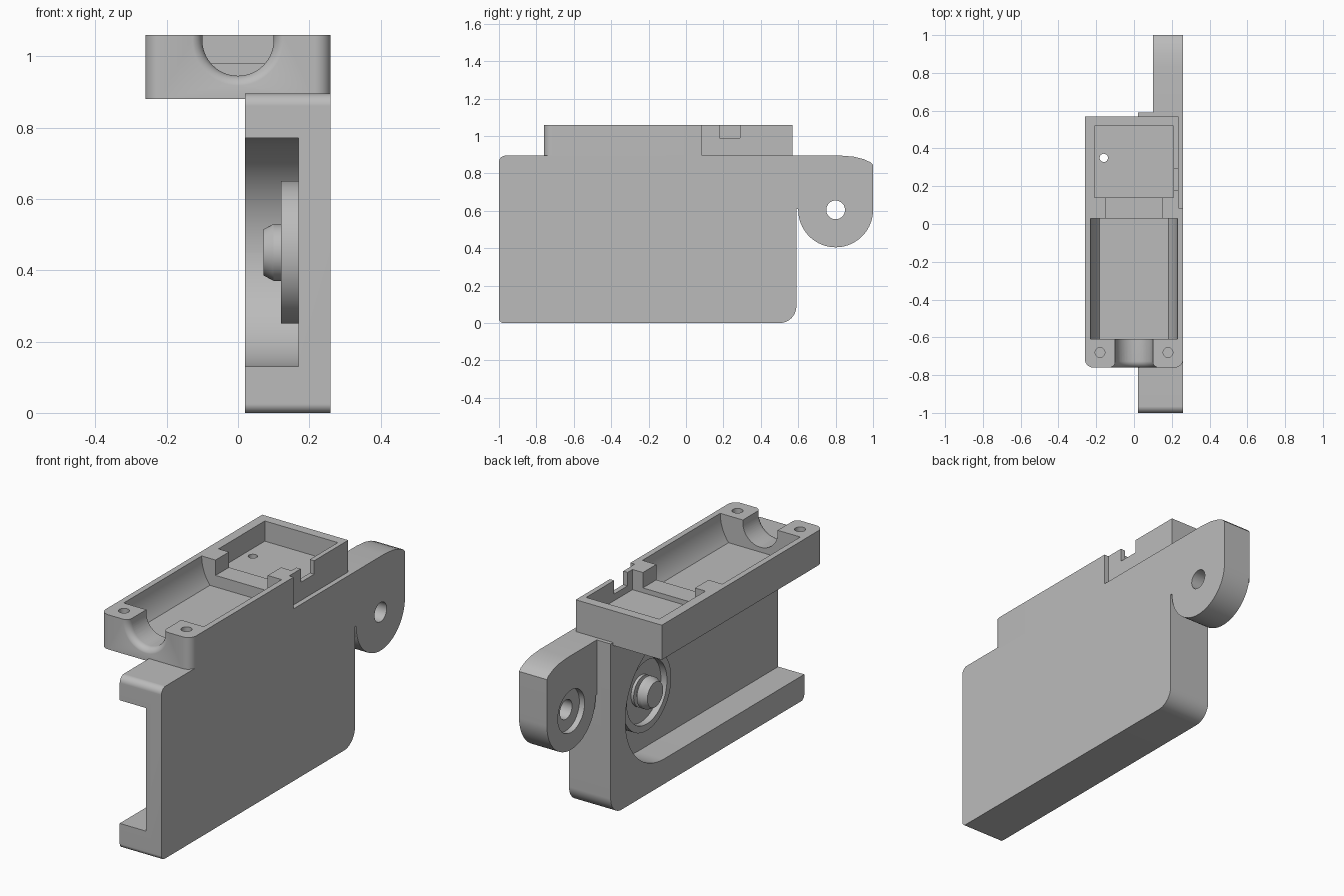
import bpy, bmesh, math
from mathutils import Vector

if "Cube" in bpy.data.objects:
    bpy.data.objects.remove(bpy.data.objects["Cube"], do_unlink=True)

grey = bpy.data.materials.new("plain_grey")
grey.use_nodes = True
grey.diffuse_color = (0.5, 0.5, 0.5, 1)
grey.node_tree.nodes["Principled BSDF"].inputs["Base Color"].default_value = (0.5, 0.5, 0.5, 1)


def rounded(corners, steps=24):
    """Outline from (u, v, radius) corners, each rounded by an arc."""
    out = []
    for i, (u, v, r) in enumerate(corners):
        p = Vector((u, v))
        if r == 0:
            out.append(p)
            continue
        a = (Vector(corners[i - 1][:2]) - p).normalized()
        b = (Vector(corners[(i + 1) % len(corners)][:2]) - p).normalized()
        half = a.angle(b) / 2
        c = p + (a + b).normalized() * r / math.sin(half)
        s, e = p + a * r / math.tan(half) - c, p + b * r / math.tan(half) - c
        start = math.atan2(s.y, s.x)
        sweep = (math.atan2(e.y, e.x) - start + math.pi) % (2 * math.pi) - math.pi
        for k in range(steps + 1):
            t = start + sweep * k / steps
            out.append(c + Vector((math.cos(t), math.sin(t))) * r)
    return out


def finish(name, bm):
    bmesh.ops.remove_doubles(bm, verts=bm.verts, dist=1e-5)
    bmesh.ops.recalc_face_normals(bm, faces=bm.faces)
    mesh = bpy.data.meshes.new(name)
    bm.to_mesh(mesh)
    bm.free()
    mesh.materials.append(grey)
    obj = bpy.data.objects.new(name, mesh)
    bpy.context.collection.objects.link(obj)
    return obj


def prism(name, outline, axis, lo, hi):
    """Extrude a 2D outline along one axis."""
    bm = bmesh.new()
    place = {"x": lambda p, d: (d, p[0], p[1]),
             "y": lambda p, d: (p[0], d, p[1]),
             "z": lambda p, d: (p[0], p[1], d)}[axis]
    a = [bm.verts.new(place(p, lo)) for p in outline]
    b = [bm.verts.new(place(p, hi)) for p in outline]
    bm.faces.new(a)
    bm.faces.new(b)
    for i in range(len(a)):
        bm.faces.new((a[i - 1], a[i], b[i], b[i - 1]))
    return finish(name, bm)


def rect(u0, u1, v0, v1):
    return [(u0, v0), (u1, v0), (u1, v1), (u0, v1)]


def circle(u, v, r, n=48):
    return [(u + r * math.cos(2 * math.pi * i / n),
             v + r * math.sin(2 * math.pi * i / n)) for i in range(n)]


def lathe(name, profile, axis, centre, n=64):
    """Spin (radius, distance) points about the x or y axis; centre is (other, z)."""
    bm = bmesh.new()
    rings = []
    for r, d in profile:
        ring = circle(centre[0], centre[1], max(r, 1e-7), n)
        rings.append([bm.verts.new((d, p, q) if axis == "x" else (p, d, q)) for p, q in ring])
    for r0, r1 in zip(rings, rings[1:]):
        for i in range(n):
            bm.faces.new((r0[i - 1], r0[i], r1[i], r1[i - 1]))
    return finish(name, bm)


def combine(target, tools, operation):
    for tool in tools:
        mod = target.modifiers.new("shape", "BOOLEAN")
        mod.operation, mod.solver, mod.object = operation, "EXACT", tool
        bpy.context.view_layer.objects.active = target
        bpy.ops.object.modifier_apply(modifier=mod.name)
        bpy.data.objects.remove(tool, do_unlink=True)


# Side plate with a round-ended channel open to the front
plate = prism("side_plate", rounded([(-1, 0, .025), (.59, 0, .09), (.59, .895, 0), (-1, .895, .035)]),
              "x", .02, .26)
channel = prism("channel", rounded([(-1.1, .13, 0), (.47, .13, .3199), (.47, .77, .3199), (-1.1, .77, 0)]),
                "x", -.1, .17)
combine(plate, [channel], "DIFFERENCE")

# Hinge ear with a counterbored hole
ear = prism("hinge_ear", rounded([(.5, .895, 0), (.83, .895, 0), (.9, .889, 0), (.95, .876, 0), (.985, .86, 0),
                                  (1, .845, 0), (1, .405, .1999), (.6, .405, .1999), (.6, .61, 0), (.5, .61, 0)]),
            "x", .1, .26)
combine(plate, [ear], "UNION")
combine(plate, [prism("hole", circle(.8, .605, .05), "x", 0, .4),
                prism("counterbore", circle(.8, .605, .11), "x", 0, .13)], "DIFFERENCE")

# Round seat with raised rim and a central knob
seat = lathe("knob_seat", [(0, .18), (.2, .18), (.2, .12), (.165, .12), (.165, .155), (.08, .155),
                           (.08, .14), (.055, .14), (.055, .122), (.08, .122), (.08, .1),
                           (.065, .072), (0, .072)], "x", (.15, .45))

# Upper tray, narrower at the rear on one side
tray = prism("motor_tray", rounded([(-.26, -.76, .045), (.26, -.76, .045), (.26, .085, 0), (.235, .085, 0),
                                    (.235, .57, 0), (-.26, .57, 0)]), "z", .88, 1.06)

# Trough section: round sides and a flat floor
angles = [math.radians(-37.5 * i / 12) for i in range(13)]
side = [(.23 * math.cos(a), 1.06 + .23 * math.sin(a)) for a in angles]
trough = [(.23, 1.1)] + side + [(-u, v) for u, v in reversed(side)] + [(-.23, 1.1)]

groove = rounded([(-.1, 1.1, 0), (-.1, .945, .0999), (.1, .945, .0999), (.1, 1.1, 0)])
flare = [(0, -.8), (.135, -.8), (.135, -.761)]
flare += [(.135 - .035 * math.sin(a), -.726 - .035 * math.cos(a))
          for a in [math.pi / 2 * i / 8 for i in range(9)]]
flare += [(.1, -.68), (0, -.68)]
cutters = [
    prism("trough", trough, "y", -.61, .03),
    prism("shaft_groove", groove, "y", -.8, -.55),
    lathe("groove_flare", flare, "y", (0, 1.045)),
    prism("neck", rect(-.15, .15, .0, .2), "z", .98, 1.1),
    prism("rear_pocket", rect(-.21, .21, .14, .52), "z", .955, 1.1),
    prism("wire_notch", rect(.15, .3, .18, .29), "z", .99, 1.1),
    prism("wire_hole", circle(-.16, .35, .022, 32), "z", .8, 1.1),
]
cutters += [prism("screw_hole", circle(s * .18, -.68, .026, 32), "z", .94, 1.1) for s in (-1, 1)]
combine(tray, cutters, "DIFFERENCE")

# Smooth curved faces, keep edges sharp
for obj in (plate, seat, tray):
    bpy.ops.object.select_all(action="DESELECT")
    obj.select_set(True)
    bpy.context.view_layer.objects.active = obj
    bpy.ops.object.shade_smooth_by_angle(angle=math.radians(25))
